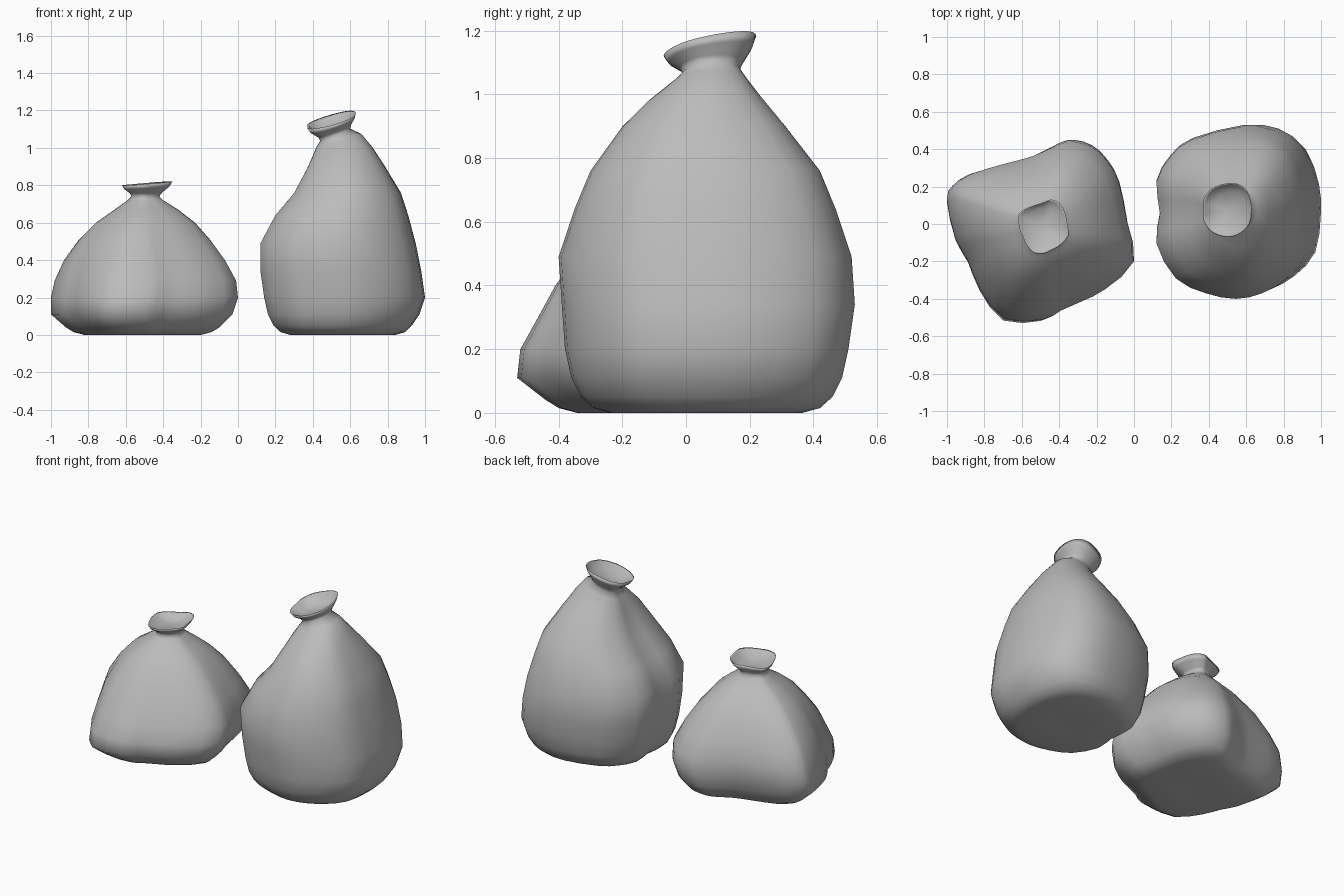
import bpy
from mathutils import Vector

cube = bpy.data.objects.get("Cube")
if cube:
    bpy.data.objects.remove(cube, do_unlink=True)

grey = bpy.data.materials.new("bag grey")
grey.use_nodes = True
colour = (0.5, 0.5, 0.5, 1)
grey.diffuse_color = colour
grey.node_tree.nodes["Principled BSDF"].inputs["Base Color"].default_value = colour


def smooth_loop(points):
    """Insert one spline midpoint between each pair of outline points."""
    result, count = [], len(points)
    for i in range(count):
        before, start, end, after = (Vector(points[(i + k) % count]) for k in (-1, 0, 1, 2))
        result += [start, (9 * (start + end) - before - after) / 16]
    return result


def unit_box(points):
    """Scale a loop so that it spans -1 to 1 both ways."""
    low = Vector([min(p[k] for p in points) for k in (0, 1)])
    high = Vector([max(p[k] for p in points) for k in (0, 1)])
    middle, half = (low + high) / 2, (high - low) / 2
    return [Vector([(p[k] - middle[k]) / half[k] for k in (0, 1)]) for p in points]


def ring_points(base, section, roundness, lean, scale=1):
    """Place the outline in a section (height, x min, x max, y min, y max)."""
    height, left, right, front, back = section
    middle = Vector(((left + right) / 2, (front + back) / 2, height))
    points = []
    for p in unit_box([p.lerp(p.normalized(), roundness) for p in base]):
        dx = p.x * scale * (right - left) / 2
        dy = p.y * scale * (back - front) / 2
        points.append(middle + Vector((dx, dy, lean[0] * dx + lean[1] * dy)))
    return points


def blend_sections(neck, rim, rise, spread):
    """Section between neck and rim, with its own height and width factors."""
    factors = [rise] + [spread] * 4
    return [a + (b - a) * f for a, b, f in zip(neck, rim, factors)]


def make_bag(name, outline, body, rim, neck_lean, rim_lean, rounding_power):
    base = unit_box(smooth_loop(outline))
    rings = []
    # Rounded underside, tucked in from the lowest body section
    for height, scale in ((.01, .3), (0, .76), (.015, .9)):
        rings.append(ring_points(base, [height] + list(body[0][1:]), .1, (0, 0), scale))
    # Body, rounder and more tilted towards the tied neck
    neck = body[-1]
    for section in body:
        t = section[0] / neck[0]
        lean = [a * t ** 12 for a in neck_lean]
        rings.append(ring_points(base, section, .6 * t ** rounding_power, lean))
    # Flared mouth, folding over the rim and down inside
    for rise, spread in ((.25, .15), (.65, .75), (1, 1), (.93, .85), (.5, .1)):
        lean = [a + (b - a) * spread for a, b in zip(neck_lean, rim_lean)]
        section = blend_sections(neck, rim, rise, spread)
        rings.append(ring_points(base, section, .6 - .3 * spread, lean))
    # Skin the rings and close both ends with fans
    count = len(base)
    verts = [p for ring in rings for p in ring]
    faces = []
    for start in range(0, len(verts) - count, count):
        for i in range(count):
            a, b = start + i, start + (i + 1) % count
            faces.append((a, b, b + count, a + count))
    for start, flip in ((0, True), (len(verts) - count, False)):
        ring = range(start, start + count)
        verts.append(sum((verts[i] for i in ring), Vector()) / count)
        for a, b in zip(ring, list(ring[1:]) + [start]):
            faces.append((b, a, len(verts) - 1) if flip else (a, b, len(verts) - 1))
    mesh = bpy.data.meshes.new(name)
    mesh.from_pydata(verts, [], faces)
    mesh.materials.append(grey)
    mesh.shade_smooth()
    bag = bpy.data.objects.new(name, mesh)
    bpy.context.collection.objects.link(bag)


# Tall bag, with its neck leaning to one side
make_bag(
    "tall_bag",
    outline=[(1, .05), (.99, .22), (.92, .41), (.79, .51), (.6, .53), (.32, .46),
             (.2, .37), (.12, .23), (.14, .06), (.12, -.1), (.23, -.29), (.4, -.37),
             (.57, -.4), (.72, -.37), (.86, -.29), (.97, -.16)],
    body=[(.05, .19, .93, -.33, .46),
          (.11, .16, .97, -.36, .49),
          (.2, .14, 1, -.38, .51),
          (.34, .12, .98, -.39, .53),
          (.49, .12, .95, -.4, .52),
          (.64, .2, .91, -.35, .47),
          (.76, .3, .87, -.3, .42),
          (.9, .37, .78, -.2, .31),
          (.98, .4, .72, -.12, .24),
          (1.04, .42, .66, -.04, .19),
          (1.07, .44, .6, -.01, .17)],
    rim=(1.15, .37, .63, -.07, .22),
    neck_lean=(.4, .05), rim_lean=(.27, .2), rounding_power=6)

# Squat bag, wide and lopsided
make_bag(
    "squat_bag",
    outline=[(0, -.21), (-.04, 0), (-.08, .22), (-.14, .34), (-.22, .42), (-.32, .45),
             (-.4, .43), (-.54, .35), (-.68, .31), (-.88, .26), (-.97, .2), (-1, .13),
             (-.95, -.08), (-.88, -.2), (-.82, -.35), (-.69, -.52), (-.48, -.52),
             (-.39, -.47), (-.28, -.42), (-.16, -.36)],
    body=[(.04, -.92, -.1, -.44, .38),
          (.11, -1, -.03, -.53, .43),
          (.2, -1, 0, -.52, .45),
          (.29, -.98, -.01, -.47, .44),
          (.4, -.93, -.07, -.41, .38),
          (.51, -.85, -.15, -.33, .31),
          (.6, -.76, -.23, -.26, .23),
          (.67, -.66, -.32, -.18, .15),
          (.72, -.59, -.4, -.1, .09),
          (.74, -.57, -.42, -.09, .08)],
    rim=(.81, -.62, -.35, -.16, .13),
    neck_lean=(0, 0), rim_lean=(.08, .02), rounding_power=1.5)
